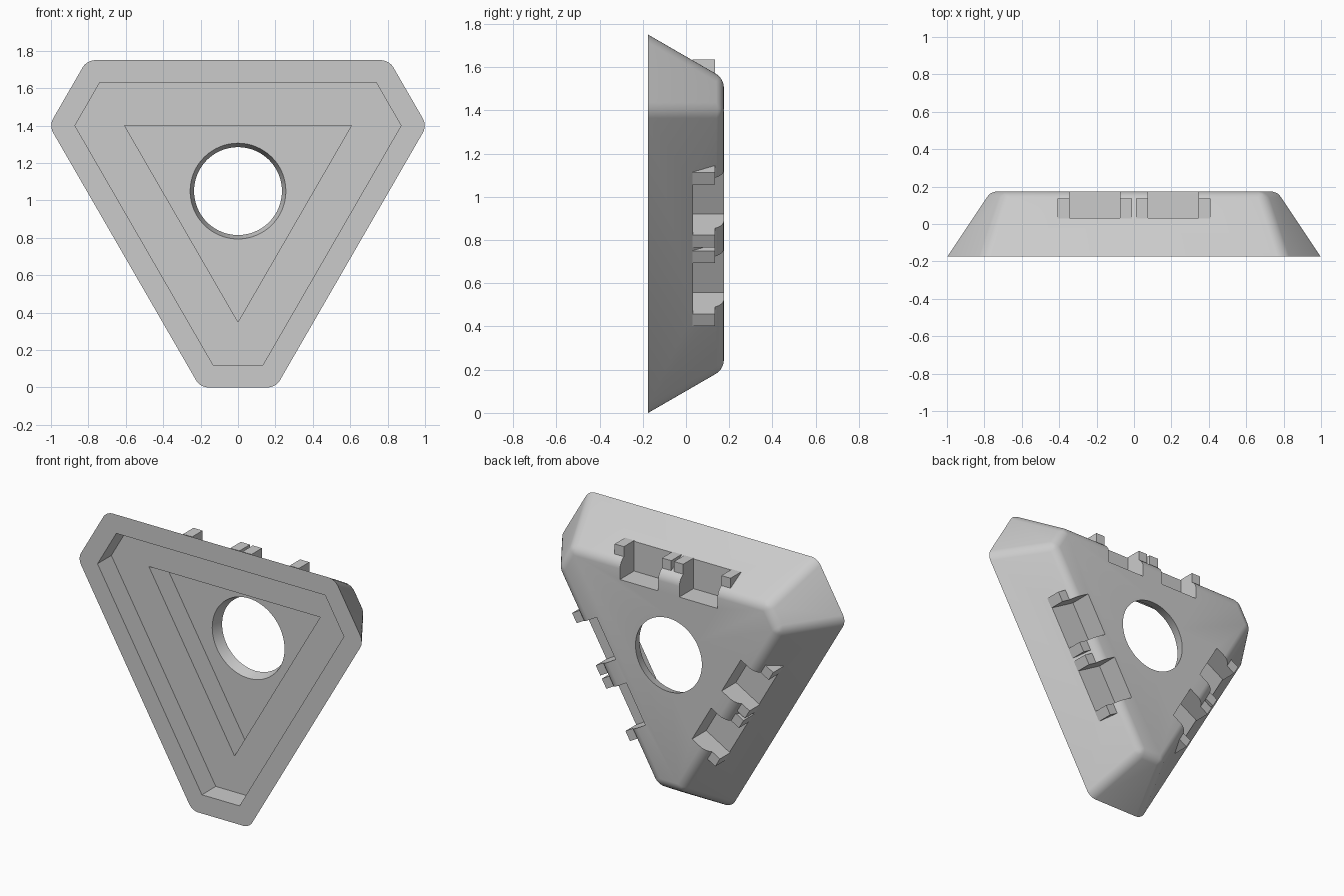
import bpy, bmesh, math

if "Cube" in bpy.data.objects:
    bpy.data.objects.remove(bpy.data.objects["Cube"])

CZ = 1.05                       # height of the centre of the plate
FRONT, BACK = -0.175, 0.175

grey = bpy.data.materials.new("light grey")
grey.diffuse_color = (0.6, 0.6, 0.6, 1)
grey.use_nodes = True
grey.node_tree.nodes["Principled BSDF"].inputs["Base Color"].default_value = grey.diffuse_color


def hexagon(d_long, d_cut):
    """Triangle with cut corners: long sides at d_long, cut sides at d_cut."""
    pts = []
    for k in range(6):
        a, b = math.radians(90 + 60 * k), math.radians(150 + 60 * k)
        p, q = (d_long, d_cut) if k % 2 == 0 else (d_cut, d_long)
        det = math.sin(b - a)
        pts.append(((p * math.sin(b) - q * math.sin(a)) / det,
                    (q * math.cos(a) - p * math.cos(b)) / det))
    return pts


def circle(r, n=64, start=0.0):
    return [(r * math.cos(start + 2 * math.pi * i / n),
             r * math.sin(start + 2 * math.pi * i / n)) for i in range(n)]


def add_loft(bm, pts_a, y_a, pts_b, y_b):
    """Solid between two outlines lying at depths y_a and y_b."""
    a = [bm.verts.new((x, y_a, z + CZ)) for x, z in pts_a]
    b = [bm.verts.new((x, y_b, z + CZ)) for x, z in pts_b]
    n = len(a)
    bm.faces.new(a)
    bm.faces.new(b[::-1])
    for i in range(n):
        j = (i + 1) % n
        bm.faces.new((a[j], a[i], b[i], b[j]))


def add_side_boxes(bm, spans, y0, y1, d0, d1):
    """Boxes repeated on the three long sides, mirrored along each side."""
    for k in range(3):
        c, s = math.cos(k * 2 * math.pi / 3), math.sin(k * 2 * math.pi / 3)
        for sign in (-1, 1):
            for t0, t1 in spans:
                box = [(sign * t0, d0), (sign * t1, d0),
                       (sign * t1, d1), (sign * t0, d1)]
                pts = [(x * c - z * s, x * s + z * c) for x, z in box]
                add_loft(bm, pts, y0, pts, y1)


def finish(bm, name):
    bmesh.ops.recalc_face_normals(bm, faces=bm.faces)
    me = bpy.data.meshes.new(name)
    bm.to_mesh(me)
    bm.free()
    me.materials.append(grey)
    ob = bpy.data.objects.new(name, me)
    bpy.context.collection.objects.link(ob)
    return ob


def activate(ob):
    bpy.ops.object.select_all(action='DESELECT')
    ob.select_set(True)
    bpy.context.view_layer.objects.active = ob


# Tapered plate with rounded corners and rounded back edge
bm = bmesh.new()
inset = (BACK - FRONT) * math.tan(math.radians(30))
add_loft(bm, hexagon(0.70, 1.05), FRONT, hexagon(0.70 - inset, 1.05 - inset), BACK)
bmesh.ops.recalc_face_normals(bm, faces=bm.faces)
edges = [e for e in bm.edges if max(v.co.y for v in e.verts) > 0]
bmesh.ops.bevel(bm, geom=edges, offset=0.04, segments=5, profile=0.5,
                affect='EDGES', clamp_overlap=True)
plate = finish(bm, "plate")

cutters = []

# Wide recess in the front
bm = bmesh.new()
outline = hexagon(0.58, 0.93)
add_loft(bm, outline, FRONT - 0.1, outline, -0.035)
cutters.append(finish(bm, "recess_cutter"))

# Deeper triangular pocket
bm = bmesh.new()
outline = circle(0.70, 3, -math.pi / 2)
add_loft(bm, outline, -0.1, outline, 0.105)
cutters.append(finish(bm, "triangle_cutter"))

# Tapered centre hole
bm = bmesh.new()
add_loft(bm, circle(0.262), 0.085, circle(0.229), 0.195)
cutters.append(finish(bm, "hole_cutter"))

# Two notches on each long side
bm = bmesh.new()
add_side_boxes(bm, [(0.075, 0.345)], 0.032, 0.3, 0.39, 0.9)
cutters.append(finish(bm, "notch_cutter"))

for cutter in cutters:
    cutter.hide_render = True
    mod = plate.modifiers.new("cut", 'BOOLEAN')
    mod.operation = 'DIFFERENCE'
    mod.solver = 'EXACT'
    mod.object = cutter
    activate(plate)
    bpy.ops.object.modifier_apply(modifier=mod.name)
    bpy.data.objects.remove(cutter)

activate(plate)
bpy.ops.object.shade_smooth_by_angle(angle=math.radians(28))

# Small tabs beside each notch
bm = bmesh.new()
add_side_boxes(bm, [(0.01, 0.075), (0.345, 0.41)], 0.03, 0.135, 0.47, 0.585)
finish(bm, "notch_tabs")
